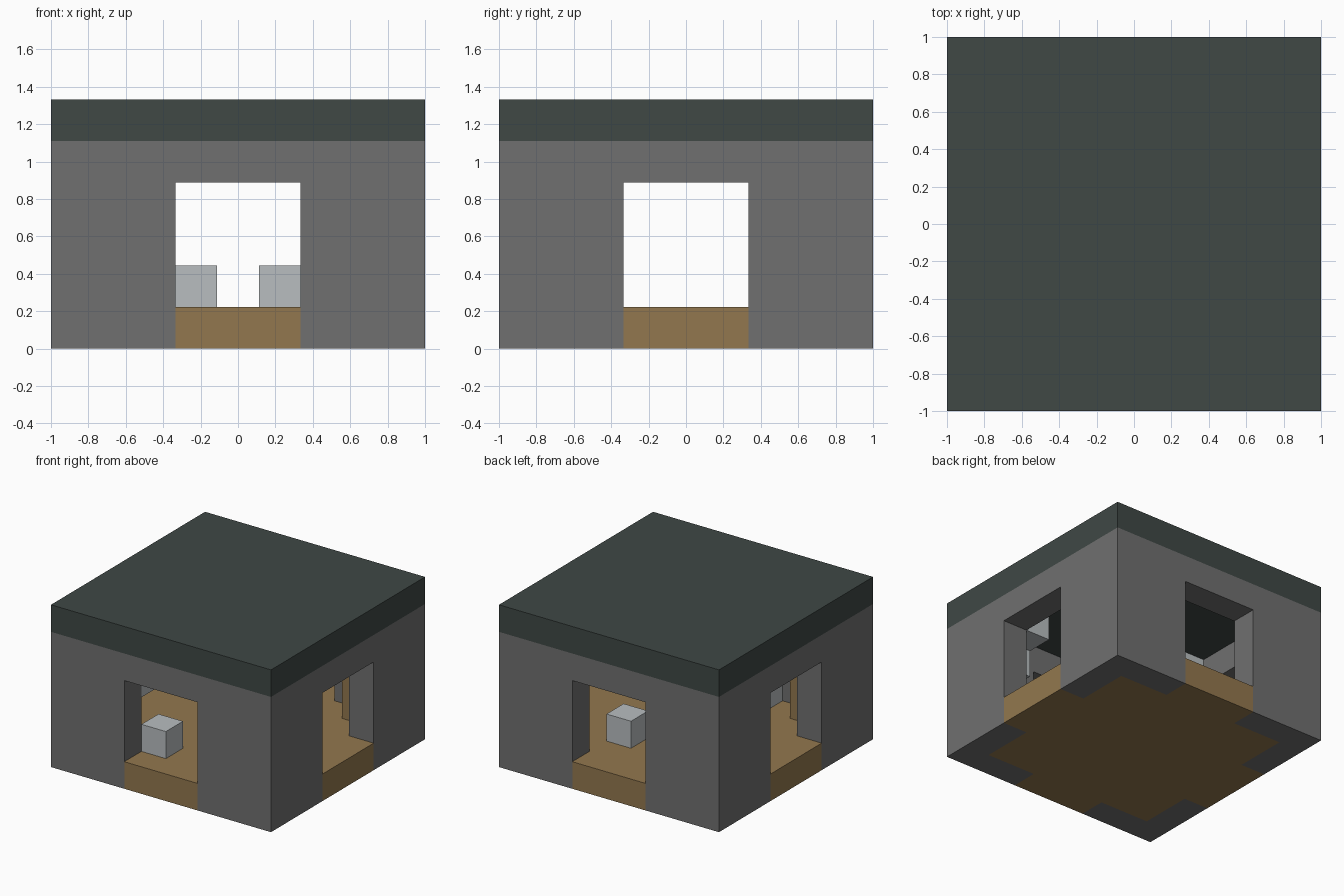
import bpy, bmesh
from math import pi
from mathutils import Matrix, Vector

CELL = 2 / 9  # everything sits on a nine-cell grid

default = bpy.data.objects.get("Cube")
if default:
    bpy.data.objects.remove(default, do_unlink=True)


def material(name, rgb):
    m = bpy.data.materials.new(name)
    m.use_nodes = True
    m.diffuse_color = (*rgb, 1)
    m.node_tree.nodes["Principled BSDF"].inputs["Base Color"].default_value = (*rgb, 1)
    return m


stone = material("grey stone", (0.16, 0.16, 0.16))
slate = material("dark slate", (0.05, 0.065, 0.06))
wood = material("brown wood", (0.29, 0.187, 0.077))
pale = material("pale grey", (0.48, 0.51, 0.525))


def prism(name, outline, depth, mat, turn=0):
    """Extrude a closed outline of cell coordinates and turn it about z."""
    bm = bmesh.new()
    face = bm.faces.new([bm.verts.new(p) for p in outline])
    grown = bmesh.ops.extrude_face_region(bm, geom=[face])["geom"]
    moved = [v for v in grown if isinstance(v, bmesh.types.BMVert)]
    bmesh.ops.translate(bm, vec=depth, verts=moved)
    bmesh.ops.transform(bm, matrix=Matrix.Rotation(turn, 4, "Z") @ Matrix.Scale(CELL, 4), verts=bm.verts)
    bmesh.ops.recalc_face_normals(bm, faces=bm.faces)
    mesh = bpy.data.meshes.new(name)
    bm.to_mesh(mesh)
    bm.free()
    mesh.materials.append(mat)
    obj = bpy.data.objects.new(name, mesh)
    bpy.context.collection.objects.link(obj)
    return obj


def block(name, cell, size, mat):
    """Box whose lowest corner is at a grid cell counted from the front corner."""
    x, y, z = cell
    x, y = x - 4.5, y - 4.5
    w, d, h = size
    outline = [(x, y, z), (x + w, y, z), (x + w, y + d, z), (x, y + d, z)]
    return prism(name, outline, (0, 0, h), mat)


# Four walls, each with a doorway, meeting in a pinwheel at the corners
doorway_wall = [(-4.5, 0), (-1.5, 0), (-1.5, 4), (1.5, 4),
                (1.5, 0), (3.5, 0), (3.5, 5), (-4.5, 5)]
for i, side in enumerate(("front", "right", "back", "left")):
    prism(side + "_wall", [(x, -4.5, z) for x, z in doorway_wall], (0, 1, 0), stone, i * pi / 2)

# Floor with a sill reaching out through every doorway
quarter = [(4.5, 1.5, 0), (3.5, 1.5, 0), (3.5, 3.5, 0), (1.5, 3.5, 0), (1.5, 4.5, 0)]
floor_outline = [Matrix.Rotation(i * pi / 2, 3, "Z") @ Vector(p) for i in range(4) for p in quarter]
prism("floor", floor_outline, (0, 0, 1), wood)

# Flat roof slab
block("roof", (0, 0, 5), (9, 9, 1), slate)

# Corner posts inside
for i, c in enumerate((1, 7)):
    block(f"corner_post_{i + 1}", (c, c, 1), (1, 1, 4), wood)

# Pale blocks on the floor and up along the walls
blocks = [(3, 1, 1), (5, 6, 1), (2, 1, 3), (7, 1, 3), (7, 2, 4), (1, 3, 4)]
for i, cell in enumerate(blocks):
    block(f"pale_block_{i + 1}", cell, (1, 1, 1), pale)
